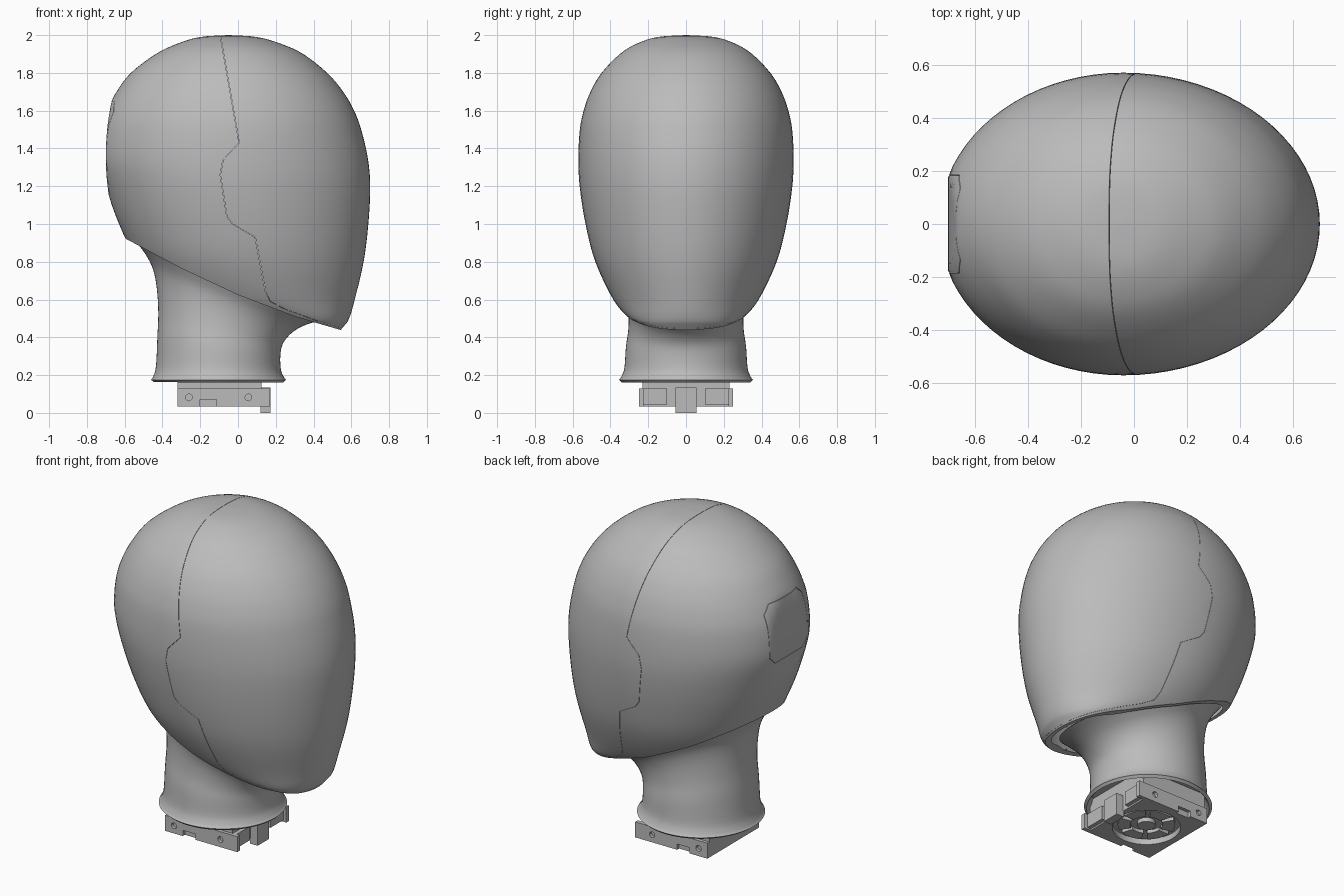
import bpy, bmesh, math

if "Cube" in bpy.data.objects:
    bpy.data.objects.remove(bpy.data.objects["Cube"])

grey = bpy.data.materials.new("matte_grey")
grey.diffuse_color = (0.5, 0.5, 0.5, 1)
grey.use_nodes = True
grey.node_tree.nodes["Principled BSDF"].inputs["Base Color"].default_value = grey.diffuse_color


def finish(name, bm):
    bmesh.ops.remove_doubles(bm, verts=bm.verts, dist=1e-5)
    bmesh.ops.recalc_face_normals(bm, faces=bm.faces)
    me = bpy.data.meshes.new(name)
    bm.to_mesh(me)
    bm.free()
    me.materials.append(grey)
    ob = bpy.data.objects.new(name, me)
    bpy.context.collection.objects.link(ob)
    return ob


def activate(ob):
    bpy.ops.object.select_all(action='DESELECT')
    ob.select_set(True)
    bpy.context.view_layer.objects.active = ob


def smooth(ob, angle=30):
    activate(ob)
    bpy.ops.object.shade_smooth_by_angle(angle=math.radians(angle))


def apply(ob, kind, **props):
    activate(ob)
    m = ob.modifiers.new("mod", kind)
    for k, v in props.items():
        setattr(m, k, v)
    bpy.ops.object.modifier_apply(modifier=m.name)


def boolean(ob, cutter, op='DIFFERENCE'):
    cutter.hide_render = True
    apply(ob, 'BOOLEAN', object=cutter, operation=op, solver='EXACT')
    bpy.data.objects.remove(cutter)


def prism(name, pts, place, lo, hi):
    """Extrude a 2D outline; place(u, v, t) gives the 3D point."""
    bm = bmesh.new()
    a, b = [[bm.verts.new(place(u, v, t)) for u, v in pts] for t in (lo, hi)]
    bm.faces.new(a)
    bm.faces.new(b)
    for i in range(len(pts)):
        j = (i + 1) % len(pts)
        bm.faces.new((a[i], a[j], b[j], b[i]))
    return finish(name, bm)


def along_y(u, v, t): return (u, t, v)
def along_x(u, v, t): return (t, u, v)
def along_z(u, v, t): return (u, v, t)


def box(name, x0, x1, y0, y1, z0, z1):
    return prism(name, [(x0, y0), (x1, y0), (x1, y1), (x0, y1)], along_z, z0, z1)


def circle(cx, cy, r, n=48):
    return [(cx + r * math.cos(i * math.tau / n), cy + r * math.sin(i * math.tau / n)) for i in range(n)]


def spline(rows, steps):
    """Catmull-Rom interpolation through rows of numbers."""
    out = []
    for i in range(len(rows) - 1):
        p = [rows[max(0, min(len(rows) - 1, i + k))] for k in (-1, 0, 1, 2)]
        for s in range(steps):
            t = s / steps
            out.append([0.5 * (2 * b + (c - a) * t + (2 * a - 5 * b + 4 * c - d) * t * t
                               + (3 * b - a - 3 * c + d) * t ** 3) for a, b, c, d in zip(*p)])
    return out + [rows[-1]]


def loft(name, rings, caps):
    bm = bmesh.new()
    loops = [[bm.verts.new(p) for p in r] for r in rings]
    n = len(loops[0])
    for a, b in zip(loops, loops[1:]):
        for i in range(n):
            j = (i + 1) % n
            bm.faces.new((a[i], a[j], b[j], b[i]))
    for k in caps:
        bm.faces.new(loops[k])
    return finish(name, bm)


# Head: height, back x, front x, half width, x of widest point
HEAD = [
    (2.0, -.051, -.049, .001, -.05), (1.99, -.20, .10, .15, -.05), (1.955, -.32, .225, .26, -.05),
    (1.9, -.435, .345, .35, -.05), (1.8, -.567, .472, .447, -.04), (1.7, -.643, .557, .506, -.04),
    (1.6, -.695, .615, .542, -.04), (1.5, -.725, .652, .562, -.04), (1.35, -.735, .687, .57, -.04),
    (1.2, -.70, .70, .563, -.03), (1.0, -.63, .69, .532, 0), (.8, -.53, .665, .48, .04),
    (.6, -.38, .618, .385, .13), (.5, -.28, .588, .30, .3), (.45, -.2, .553, .22, .4), (.3, -.05, .42, .1, .33)]


def head_shell(name, n=80):
    rings = []
    for z, xl, xr, w, xc in spline(HEAD, 4):
        ring = []
        flat = -.70 + .033 * ((z - 1.36) / .3) ** 2  # flattened back of the head
        for i in range(n):
            c, s = math.cos(i * math.tau / n), math.sin(i * math.tau / n)
            x = xc + abs(c) * ((xr - xc) if c > 0 else (xl - xc))
            ring.append((max(x, flat) if 1.05 < z < 1.75 else x, s * w, z))
        rings.append(ring)
    ob = loft(name, rings, (0, -1))
    apply(ob, 'SOLIDIFY', thickness=0.03, offset=-1)
    return ob


# Seam between the shells and slanted lower edge, in side profile
SEAM = [(-.13, 2.2), (.005, 1.43), (-.08, 1.34), (-.095, 1.26), (-.06, 1.04), (-.03, 1.0), (.09, .93),
        (.145, .64), (.17, .59), (.24, .553), (.4, .494), (.55, .446), (.8, .38), (2, .3)]
EDGE = [(-2, 1.6), (-.6, .925), (-.3, .765), (0, .625), (.3, .51), (.55, .437), (.8, .37), (2, .2)]


def panel_outline(g):
    y, a, b, c = .185 - g, 1.29 + g, 1.645 - g, .05
    return [(-y, a + c), (-y + c, a), (y - c, a), (y, a + c), (y, b - c), (y - c, b), (c - y, b), (-y, b - c)]


# Front (face) shell
front = head_shell("front_shell")
boolean(front, prism("cut", [(x + .002, z) for x, z in SEAM] + [(2, -1), (-2, -1), (-2, 2.2)],
                     along_y, -1, 1))
smooth(front)

# Rear shell with an opening for the back panel
back = head_shell("back_shell")
boolean(back, prism("cut", SEAM + [(2, 2.2)], along_y, -1, 1))
boolean(back, prism("cut", EDGE + [(2, -1), (-2, -1)], along_y, -1, 1))
boolean(back, prism("cut", panel_outline(0), along_x, -1, -.4))
smooth(back)

# Back panel
panel = head_shell("back_panel")
boolean(panel, prism("cut", panel_outline(.002), along_x, -1, -.4), 'INTERSECT')
smooth(panel)

# Neck: back x, back z, front x, front z, half width
NECK = [
    (-.46, .175, .255, .175, .355), (-.448, .195, .243, .19, .342), (-.434, .25, .227, .23, .326),
    (-.427, .40, .224, .30, .318), (-.422, .53, .235, .36, .305), (-.43, .66, .27, .41, .305),
    (-.45, .76, .32, .448, .32), (-.49, .84, .385, .475, .35), (-.55, .92, .45, .49, .38)]
rings = []
for xl, zl, xr, zr, w in spline(NECK, 4):
    ring = []
    for i in range(72):
        c, s = math.cos(i * math.tau / 72), math.sin(i * math.tau / 72)
        ring.append(((xl + xr) / 2 + c * (xr - xl) / 2, s * w, (zl + zr) / 2 + c * (zr - zl) / 2))
    rings.append(ring)
neck = loft("neck", rings, (-1,))
apply(neck, 'SOLIDIFY', thickness=0.02, offset=-1)
smooth(neck, 40)

# Plate closing the neck from inside
smooth(prism("neck_plate", circle(-.1, 0, .318), along_z, .23, .25))

# Mounting base under the neck
CX = -.09
base = box("mount_base", -.32, .125, -.25, .25, .035, .13)
boolean(base, prism("cut", circle(CX, 0, .19), along_z, 0, .07))
for side in (-1, 1):
    for x in (-.26, .055):  # screw holes
        boolean(base, prism("cut", circle(x, .082, .018, 12), along_y, side * .25 - .02, side * .25 + .02))
    ys = sorted((side * .23, side * .27))
    boolean(base, box("cut", -.2, -.115, *ys, .02, .07))
smooth(base)
box("mount_top", -.32, .125, -.23, .23, .13, .235)

# Round coupling with hub and arc-shaped ribs
smooth(prism("coupling_hub", circle(CX, 0, .05), along_z, .045, .08))
for k in range(6):
    arc = [k * math.tau / 6 + j * .12 for j in range(8)]
    pts = [(CX + .16 * math.cos(a), .16 * math.sin(a)) for a in arc]
    pts += [(CX + .09 * math.cos(a), .09 * math.sin(a)) for a in reversed(arc)]
    smooth(prism("coupling_rib", pts, along_z, .05, .08))

# Latch at the front and side clips
box("latch_tab", .12, .172, -.055, .055, 0, .135)
for side in (-1, 1):
    box("side_clip", .12, .15, *sorted((side * .10, side * .25)), .045, .13)
    box("corner_clip", .12, .17, *sorted((side * .225, side * .25)), .035, .13)
